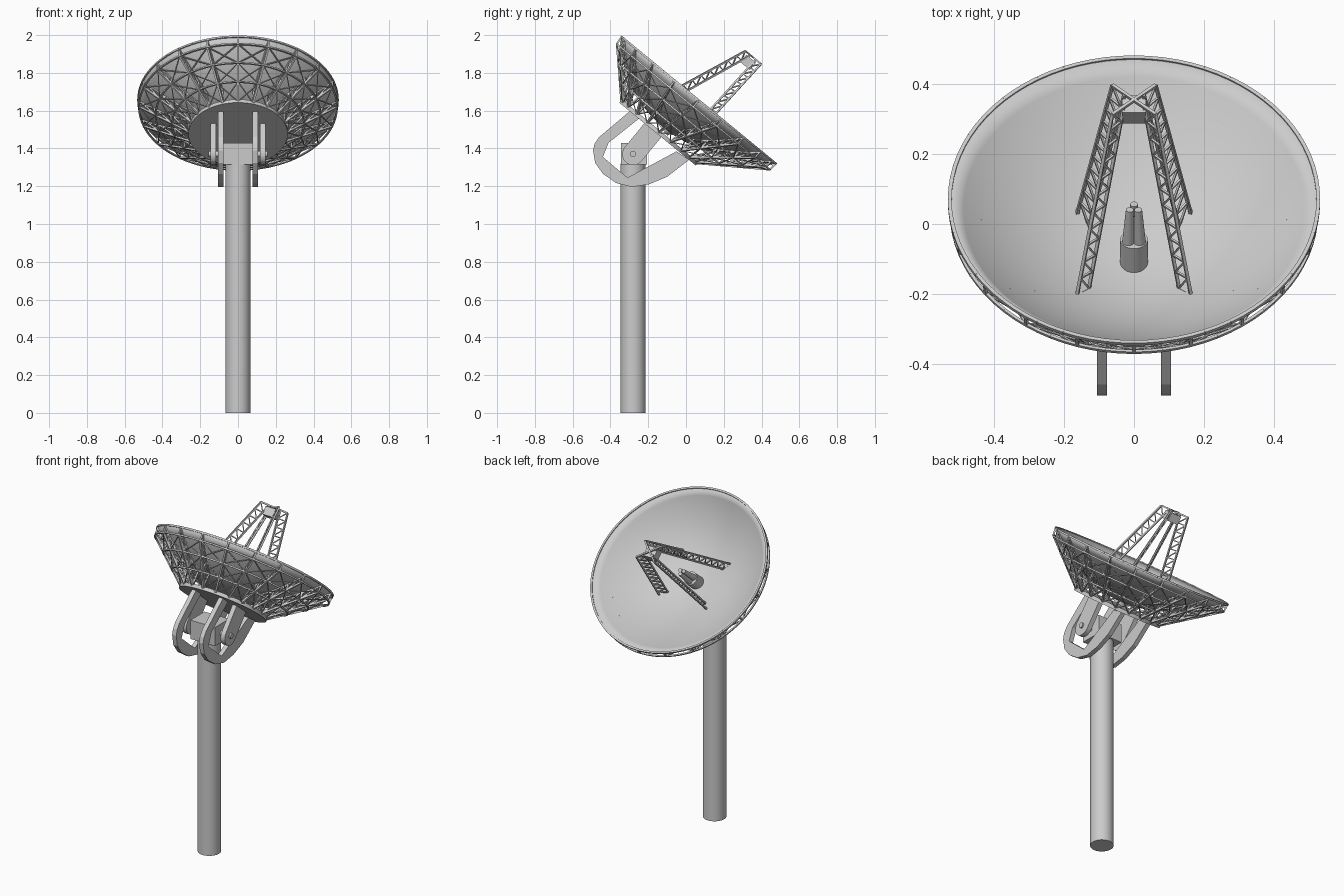
import bpy, bmesh, math
from mathutils import Vector, Matrix

if "Cube" in bpy.data.objects:
    bpy.data.objects.remove(bpy.data.objects["Cube"])

# Tilted dish frame: origin at the back hub, local z along the dish axis
TILT = Matrix.Translation((0, -0.151, 1.476)) @ Matrix.Rotation(math.radians(-39.4), 4, 'X')
WORLD = Matrix.Identity(4)
RIBS = 20


def finish(name, bm, mat=WORLD, smooth=False):
    bmesh.ops.recalc_face_normals(bm, faces=bm.faces)
    me = bpy.data.meshes.new(name)
    bm.to_mesh(me)
    bm.free()
    ob = bpy.data.objects.new(name, me)
    bpy.context.collection.objects.link(ob)
    ob.matrix_world = mat
    if smooth:
        bpy.ops.object.select_all(action='DESELECT')
        ob.select_set(True)
        bpy.context.view_layer.objects.active = ob
        bpy.ops.object.shade_smooth_by_angle(angle=math.radians(35))
    return ob


def along(a, b):
    a, b = Vector(a), Vector(b)
    q = (b - a).to_track_quat('Z', 'Y').to_matrix().to_4x4()
    return Matrix.Translation((a + b) / 2) @ q, (b - a).length


def rod(name, a, b, r1, r2=None, mat=WORLD, n=32):
    bm = bmesh.new()
    m, length = along(a, b)
    bmesh.ops.create_cone(bm, cap_ends=True, segments=n, radius1=r1,
                          radius2=r1 if r2 is None else r2, depth=length, matrix=m)
    return finish(name, bm, mat, True)


def beam(bm, a, b, w, d=None):
    m, length = along(a, b)
    bmesh.ops.create_cube(bm, size=1, matrix=m @ Matrix.Diagonal((w, d or w, length, 1)))


def box(name, centre, size, mat=WORLD):
    bm = bmesh.new()
    bmesh.ops.create_cube(bm, size=1, matrix=Matrix.Translation(centre) @ Matrix.Diagonal((*size, 1)))
    return finish(name, bm, mat)


def plate(name, profile, x0, x1, mat=WORLD):
    bm = bmesh.new()
    f = bm.faces.new([bm.verts.new((x0, y, z)) for y, z in profile])
    ext = bmesh.ops.extrude_face_region(bm, geom=[f])['geom']
    bmesh.ops.translate(bm, vec=(x1 - x0, 0, 0),
                        verts=[v for v in ext if isinstance(v, bmesh.types.BMVert)])
    return finish(name, bm, mat)


def dish_pt(s, a):
    return Vector((0.528 * s * math.sin(a), 0.055 * s * s + 0.528 * s * math.cos(a),
                   0.05 + 0.227 * s * s))


def back_pt(t, a):
    hub = Vector((0.258 * math.sin(a), 0.258 * math.cos(a), 0.012))
    rim = Vector((0.524 * math.sin(a), 0.055 + 0.524 * math.cos(a), 0.232))
    return hub.lerp(rim, t)


# Pole and head block
rod("pole", (0, -0.28, 0), (0, -0.28, 1.32), 0.066)
box("head_block", (0, -0.276, 1.372), (0.168, 0.138, 0.116))
rod("pivot_axle", (-0.155, -0.28, 1.37), (0.155, -0.28, 1.37), 0.016)

# Horseshoe plates and pivot arms on both sides
horseshoe = [(-.291, 1.603), (-.46, 1.46), (-.484, 1.425), (-.492, 1.39), (-.481, 1.323),
             (-.439, 1.265), (-.37, 1.217), (-.286, 1.196), (-.196, 1.21), (-.1, 1.25),
             (.016, 1.339), (-.05, 1.385), (-.31, 1.245), (-.44, 1.355), (-.41, 1.43), (-.24, 1.565)]
arm = [(-0.032 + 0.058 * math.cos(a), -0.164 + 0.058 * math.sin(a))
       for a in (math.pi + math.pi * i / 16 for i in range(17))]
arm += [(0.026, 0), (-0.09, 0)]
for side, sx in (("left", -1), ("right", 1)):
    plate(side + "_horseshoe", horseshoe, sx * 0.078, sx * 0.106)
    plate(side + "_pivot_arm", arm, sx * 0.117, sx * 0.146, TILT)

# Back hub disc
rod("hub_disc", (0, 0, 0), (0, 0, 0.022), 0.263, mat=TILT, n=64)

# Reflector bowl
bm = bmesh.new()
N, RINGS = 80, 14
centre = bm.verts.new(dish_pt(0, 0))
prev = None
for i in range(1, RINGS + 1):
    ring = [bm.verts.new(dish_pt(i / RINGS, 2 * math.pi * k / N)) for k in range(N)]
    for k in range(N):
        j = (k + 1) % N
        bm.faces.new((centre, ring[k], ring[j]) if prev is None else (prev[k], ring[k], ring[j], prev[j]))
    prev = ring
dish = finish("reflector", bm, TILT, True)
sol = dish.modifiers.new("thickness", 'SOLIDIFY')
sol.thickness = 0.007
sol.offset = 0

# Rim edging
bm = bmesh.new()
for k in range(N):
    a, b = 2 * math.pi * k / N, 2 * math.pi * (k + 1) / N
    beam(bm, dish_pt(1, a), dish_pt(1, b), 0.011)
finish("rim_edge", bm, TILT)

# Back truss: ribs, webs, rings and cross bracing
bm = bmesh.new()
levels = [0, 0.34, 0.67, 1]
for k in range(RIBS):
    a, b = 2 * math.pi * k / RIBS, 2 * math.pi * (k + 1) / RIBS
    beam(bm, back_pt(0, a), back_pt(1, a), 0.010)
    for i, t in enumerate(levels):
        beam(bm, back_pt(t, a), dish_pt(0.5 + 0.5 * t, a), 0.009)
        for q in range(4):
            c, d = a + (b - a) * q / 4, a + (b - a) * (q + 1) / 4
            beam(bm, back_pt(t, c), back_pt(t, d), 0.009)
        if i < 3:
            u = levels[i + 1]
            beam(bm, back_pt(t, a), dish_pt(0.5 + 0.5 * u, a), 0.008)
            beam(bm, dish_pt(0.5 + 0.5 * t, a) - Vector((0, 0, .006)),
                 dish_pt(0.5 + 0.5 * u, a) - Vector((0, 0, .006)), 0.012)
            beam(bm, back_pt(t, a), back_pt(u, b), 0.005)
            beam(bm, back_pt(t, b), back_pt(u, a), 0.005)
finish("back_truss", bm, TILT)

# Four lattice legs leaning to the offset apex
bm = bmesh.new()
BAYS = 11
for sx in (-1, 1):
    for base_v, tip_v, dv in ((-0.14, 0.08, 0.036), (0.16, 0.188, -0.036)):
        o0, o1 = Vector((sx * 0.163, base_v, 0.09)), Vector((sx * 0.062, tip_v, 0.635))
        off = Vector((-sx * 0.034, dv, 0))
        i0, i1 = o0 + off + Vector((0, 0, -0.015)), o1 + off
        beam(bm, o0, o1, 0.009)
        beam(bm, i0, i1, 0.009)
        for n in range(BAYS):
            t, u = n / BAYS, (n + 1) / BAYS
            beam(bm, o0.lerp(o1, t), i0.lerp(i1, t), 0.006)
            beam(bm, i0.lerp(i1, t), o0.lerp(o1, u), 0.006)
        beam(bm, o1, (0, 0.134, 0.635), 0.009)
finish("feed_legs", bm, TILT)

# Subreflector block under the apex
box("subreflector", (0, 0.13, 0.598), (0.07, 0.066, 0.05), TILT)

# Feed drum with three horns, tilted toward the apex
aim = Vector((0, 0.2, 1))
rod("feed_drum", aim * 0.035, aim * 0.134, 0.04, mat=TILT)
for i in range(3):
    a = math.radians(90 + 120 * i)
    o = Vector((math.cos(a), math.sin(a), 0))
    rod("feed_horn", aim * 0.13 + o * 0.019, aim * 0.25 + o * 0.014, 0.018, 0.011, TILT, 20)
